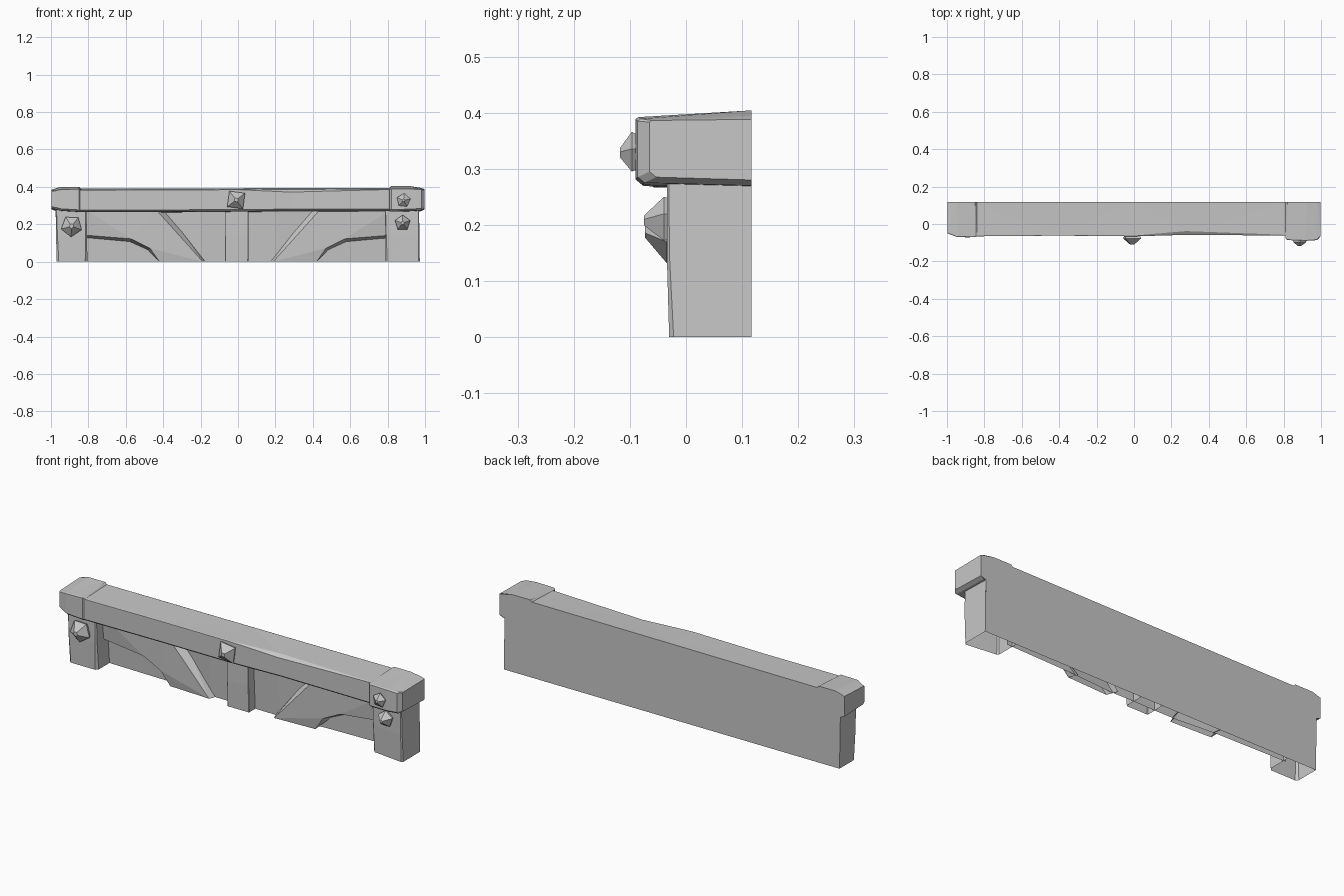
import bpy, bmesh, math

cube = bpy.data.objects.get("Cube")
if cube:
    bpy.data.objects.remove(cube, do_unlink=True)

BACK = 0.117
stone = bpy.data.materials.new("grey_stone")
stone.use_nodes = True
grey = (0.57, 0.57, 0.57, 1)
stone.diffuse_color = grey
stone.node_tree.nodes["Principled BSDF"].inputs["Base Color"].default_value = grey


def finish(name, bm):
    mesh = bpy.data.meshes.new(name)
    bm.to_mesh(mesh)
    bm.free()
    mesh.materials.append(stone)
    obj = bpy.data.objects.new(name, mesh)
    bpy.context.collection.objects.link(obj)


def skin(name, rings, closed=False, first_cap=False, last_cap=False):
    """Join matching rows of points with faces, with optional end caps."""
    bm = bmesh.new()
    rows = [[bm.verts.new(p) for p in ring] for ring in rings]
    n = len(rows[0])
    for a, b in zip(rows, rows[1:]):
        for i in range(n if closed else n - 1):
            j = (i + 1) % n
            bm.faces.new((a[i], a[j], b[j], b[i]))
    if first_cap:
        bm.faces.new(rows[0])
    if last_cap:
        bm.faces.new(rows[-1][::-1])
    # The model is a shell, open where it meets the ground
    ground = [f for f in bm.faces if all(abs(v.co.z) < 1e-5 for v in f.verts)]
    bmesh.ops.delete(bm, geom=ground, context='FACES_ONLY')
    bmesh.ops.triangulate(bm, faces=bm.faces[:], ngon_method='BEAUTY')
    bmesh.ops.recalc_face_normals(bm, faces=bm.faces[:])
    finish(name, bm)


# Flat back wall, wider where it meets the beam
bm = bmesh.new()
outline = [(0.972, 0), (-0.97, 0), (-0.975, 0.27), (-0.998, 0.28), (-0.998, 0.385),
           (-0.95, 0.4), (-0.85, 0.4), (-0.84, 0.39), (0.81, 0.395), (0.82, 0.404),
           (0.92, 0.404), (0.998, 0.388), (0.998, 0.28), (0.968, 0.27)]
bm.faces.new([bm.verts.new((x, BACK, z)) for x, z in outline])
finish("back_wall", bm)

# Recessed panel behind the planks
panel = [(-0.82, 0.088), (-0.42, 0.08), (-0.2, 0.062), (-0.05, 0.062),
         (0.05, 0.064), (0.2, 0.062), (0.45, 0.08), (0.82, 0.09)]
skin("recessed_panel", [[(x, y, 0) for x, y in panel],
                        [(x, y - 0.015, 0.28) for x, y in panel]])

# Raised slabs: arched underside on the outside, diagonal edge to the middle
# Each point: back x, back z, front x, front z, front y
slab = [(0.82, 0.28, 0.82, 0.28, 0.03), (0.385, 0.28, 0.44, 0.28, 0.025),
        (0.165, 0, 0.188, 0, 0.03), (0.4, 0, 0.42, 0, 0.04),
        (0.48, 0.06, 0.47, 0.072, 0.03), (0.58, 0.105, 0.57, 0.122, 0.03),
        (0.82, 0.128, 0.82, 0.142, 0.045)]
for side, s in (("left", 1), ("right", -1)):
    skin(side + "_slab", [[(s * a, 0.085, b) for a, b, *_ in slab],
                          [(s * c, y, d) for _, _, c, d, y in slab]],
         closed=True, last_cap=True)


# Posts, open underneath, with a chipped edge on each front corner
def post(name, x0, x1, y0, y1, chip, lean):
    rings = []
    for z, back, c, dx in ((0, 0.004, chip, 0), (0.14, 0, chip * 0.6, lean / 2),
                           (0.28, 0, chip * 0.4, lean)):
        rings.append([(x0 + dx, BACK, z), (x0 + dx, y0 + back + c, z),
                      (x0 + dx + c, y0 + back, z), (x1 + dx - c, y1 + back, z),
                      (x1 + dx, y1 + back + c, z), (x1 + dx, BACK, z)])
    skin(name, rings)


post("right_post", -0.97, -0.805, -0.018, -0.018, 0.012, -0.005)
post("left_post", 0.79, 0.972, -0.014, -0.034, 0.008, -0.004)
post("middle_post", -0.07, 0.055, 0.008, 0.008, 0.003, 0)


# Beam and its end blocks: cross-sections along x
def section(x, front, top_front, top_back, bottom, chip):
    return [(x, BACK, top_back), (x, front + chip, top_front),
            (x, front, top_front - chip * 0.7), (x, front, bottom + 0.015),
            (x, front + 0.012, bottom + 0.005), (x, BACK, bottom)]


skin("beam", [section(-0.86, -0.066, 0.384, 0.39, 0.262, 0.003),
              section(-0.4, -0.062, 0.385, 0.391, 0.262, 0.003),
              section(0.0, -0.066, 0.388, 0.3925, 0.264, 0.004),
              section(0.28, -0.058, 0.386, 0.393, 0.266, 0.02),
              section(0.84, -0.062, 0.389, 0.395, 0.266, 0.003)])
skin("right_beam_end", [section(-0.998, -0.05, 0.378, 0.385, 0.28, 0.006),
                        section(-0.945, -0.07, 0.389, 0.4, 0.268, 0.005),
                        section(-0.85, -0.07, 0.39, 0.4, 0.262, 0.004),
                        section(-0.84, -0.062, 0.384, 0.39, 0.262, 0.004)],
     first_cap=True, last_cap=True)
skin("left_beam_end", [section(0.81, -0.075, 0.388, 0.395, 0.264, 0.004),
                       section(0.82, -0.086, 0.392, 0.404, 0.264, 0.005),
                       section(0.92, -0.09, 0.392, 0.404, 0.266, 0.005),
                       section(0.98, -0.086, 0.389, 0.394, 0.27, 0.006),
                       section(0.998, -0.065, 0.386, 0.388, 0.28, 0.004)],
     first_cap=True, last_cap=True)


# Rough hammered studs, flaring slightly before a blunt tip
def stud(name, x, z, radius, base, tip, sides, turn):
    rings = []
    for t, r in ((0, 0.85), (0.35, 1), (1, 0.22)):
        rings.append([(x + radius * r * math.cos(turn + k * math.tau / sides),
                       base + (tip - base) * t,
                       z + radius * r * math.sin(turn + k * math.tau / sides))
                      for k in range(sides)])
    skin(name, rings, closed=True, last_cap=True)


stud("middle_beam_stud", -0.01, 0.33, 0.06, -0.06, -0.11, 4, 0.65)
stud("left_beam_stud", 0.885, 0.328, 0.038, -0.085, -0.118, 5, 0.2)
stud("right_post_stud", -0.89, 0.19, 0.058, -0.014, -0.073, 5, 0.9)
stud("left_post_stud", 0.88, 0.207, 0.043, -0.02, -0.075, 5, 0.3)
